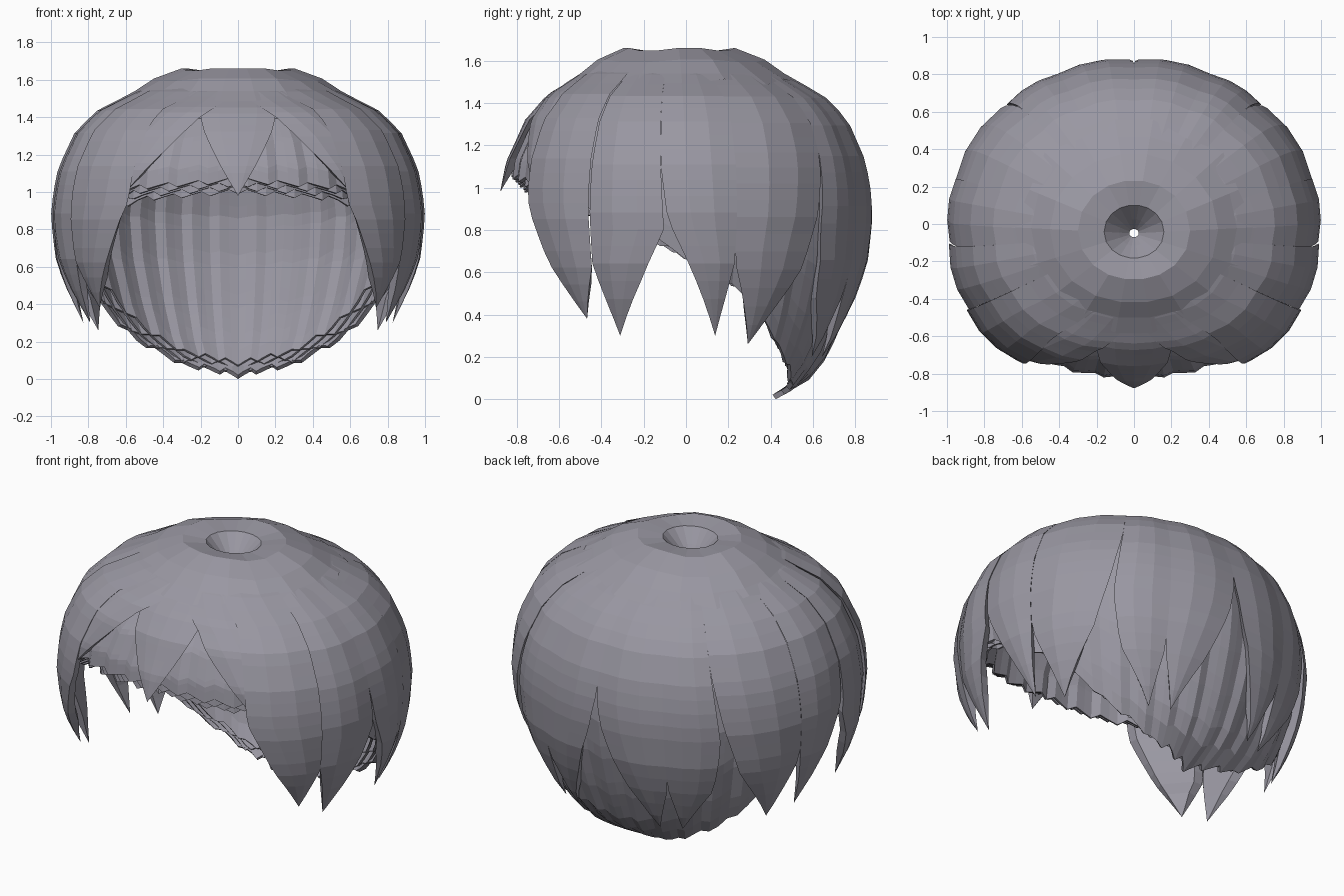
import bpy, bmesh, math

if "Cube" in bpy.data.objects:
    bpy.data.objects.remove(bpy.data.objects["Cube"], do_unlink=True)

hair = bpy.data.materials.new("grey violet hair")
hair.use_nodes = True
colour = (0.32, 0.31, 0.36, 1)
hair.diffuse_color = colour
hair.node_tree.nodes["Principled BSDF"].inputs["Base Color"].default_value = colour

# Side profiles as (height, radius), from the top down
SHELL = [(1.58, .42), (1.545, .53), (1.495, .63), (1.44, .745), (1.32, .87), (1.13, .96),
         (1.0, .987), (.87, 1), (.65, .98), (.5, .935), (.3, .85), (.15, .76)]
CAP = [(1.55, .1), (1.53, .35), (1.48, .54), (1.4, .7), (1.28, .83), (1.13, .91),
       (.87, .95), (.65, .925), (.4, .85), (.2, .76), (.06, .64), (0, .5)]


def interp(points, x):
    """Linear lookup in a list of (key, value) pairs."""
    points = sorted(points)
    if x <= points[0][0]:
        return points[0][1]
    for (a, va), (b, vb) in zip(points, points[1:]):
        if x <= b:
            return va + (vb - va) * (x - a) / (b - a)
    return points[-1][1]


def place(az, r, z):
    """Point on the plan of the head: oval behind, squarer in front."""
    a = math.radians(az)
    c, s = math.cos(a), math.sin(a)
    depth, n = (.897, 2.03) if s > 0 else (.875, 2 + .25 * min(r, 1))
    plan = (abs(c) ** n + abs(s / depth) ** n) ** (-1 / n)
    return (r * plan * c, r * plan * s - .05 * max(0, 1 - r), z)


def sheet(name, rows, thickness=0, mirrored=True, closed=False):
    """Skin a grid of points, running top to bottom and anticlockwise."""
    bm = bmesh.new()
    grid = [[bm.verts.new(p) for p in row] for row in rows]
    count = len(grid[0])
    for up, low in zip(grid, grid[1:]):
        for j in range(count if closed else count - 1):
            k = (j + 1) % count
            bm.faces.new((up[j], low[j], low[k], up[k]))
    bmesh.ops.remove_doubles(bm, verts=bm.verts, dist=.0005)
    mesh = bpy.data.meshes.new(name)
    bm.to_mesh(mesh)
    bm.free()
    mesh.materials.append(hair)
    obj = bpy.data.objects.new(name, mesh)
    bpy.context.collection.objects.link(obj)
    if mirrored:
        obj.modifiers.new("mirror", "MIRROR").merge_threshold = .001
    if thickness:
        solid = obj.modifiers.new("thickness", "SOLIDIFY")
        solid.thickness = thickness
        solid.offset = -1


def lock(name, left, right, scale, flare=0, cols=3, steps=18, mirrored=True):
    """Lens-shaped strand between two edges given as (height, azimuth)."""
    top, tip = left[0][0], left[-1][0]
    # Across the outside, then back along the inside
    section = [(j / cols, .012 * math.sin(math.pi * j / cols)) for j in range(cols + 1)]
    section += [(.9, -.05), (.1, -.05)]
    rows = []
    for i in range(steps + 1):
        t = (i / steps) ** 1.25
        z = top + (tip - top) * t
        a, b = interp(left, z), interp(right, z)
        r = interp(SHELL, z) * (scale + flare * t * t)
        body = min(1, (b - a) / 10)
        rows.append([place(a + (b - a) * s, r + d * body, z) for s, d in section])
    sheet(name, rows, mirrored=mirrored, closed=True)


T = 1.57
# Side locks in front of the ear
lock("temple_lock_front",
     [(T, -66), (1.43, -54), (1.2, -53), (.95, -52), (.65, -43), (.38, -32)],
     [(T, -28), (.63, -27), (.38, -32)], 1.015, -.02)
lock("temple_lock_rear", [(T, -28), (.63, -27), (.3, -21)],
     [(T, -8), (1.1, -7), (.8, -6), (.55, -13), (.3, -21)], .995)
# Side locks behind the ear
lock("side_lock_front", [(T, -8), (1.1, -7), (.85, -5), (.6, 2), (.3, 10)],
     [(T, 15), (.65, 14), (.3, 10)], .99)
lock("side_lock_rear", [(T, 15), (.65, 14), (.26, 22)],
     [(T, 48), (1.2, 46), (.9, 42), (.6, 36), (.26, 22)], .988)
# Back locks
lock("back_lock_outer", [(T, 48), (1.2, 46), (.8, 43), (.5, 45), (.2, 57)],
     [(T, 65), (.5, 62), (.2, 57)], .985)
lock("back_lock_inner", [(T, 65), (.5, 62), (.2, 67)],
     [(T, 90), (1.02, 90), (.8, 87), (.5, 79), (.2, 67)], .985)
# Parted fringe
lock("fringe_sweep", [(T, -92), (1.4, -73), (1.2, -61), (1.0, -50)],
     [(T, -55), (1.3, -45), (1.0, -49)], .995)
lock("fringe_centre", [(T, -112), (1.4, -107), (.98, -90)],
     [(T, -68), (1.4, -73), (.98, -90)], .97, .045, cols=4, mirrored=False)

# Crown with pleats, a ragged edge and a small funnel in the middle
CROWN = [(.025, 1.5), (.08, 1.56), (.16, 1.64), (.3, 1.655), (.45, 1.6), (.55, 1.54), (.65, 1.487)]
SIDES = 18
crown_rows = []
for radius, height in CROWN:
    row = []
    for j in range(SIDES):
        side = min(j, SIDES - 1 - j)
        r = radius - .05 * (side % 2) if radius > .6 else radius
        pleat = .006 * (-1) ** (side // 2) if .2 < radius < .5 else 0
        row.append(place(-90 + (j + .5) * 360 / SIDES, r, interp(CROWN, r) + pleat))
    crown_rows.append(row)
sheet("crown", crown_rows, mirrored=False, closed=True)

# Inner cap of fine overlapping strands, open at the face and neck
RIM = [(-90, 1.05), (-50, 1.01), (-25, .85), (-5, .71), (18, .49), (40, .2), (60, .06), (90, 0)]
FULLNESS = [(-60, 1.02), (-40, 1)]
# Inner layers hang lower over the face and end higher at the neck
LAYER_STEP = [(-50, -.02), (0, 0), (20, .022)]
COLS, STEPS = 48, 22


def cap_layer(name, n, top, thickness):
    """One of the nested layers of the cap; n counts inwards."""
    rows = []
    for i in range(STEPS + 1):
        t = i / STEPS
        inset = .026 * n * min(1, 3 * t)
        row = []
        for j in range(COLS + 1):
            az = -90 + 180 * j / COLS
            tooth = (COLS - j + n) % 3 if n else (COLS - j) % 3
            bottom = interp(RIM, az) + interp(LAYER_STEP, az) * n + .013 * tooth
            z = top + (bottom - top) * t ** 1.3
            r = interp(CAP, z) * interp(FULLNESS, az) * (1 - .01 * tooth)
            row.append(place(az, r - inset, z))
        rows.append(row)
    sheet(name, rows, thickness)


cap_layer("inner_cap", 0, 1.55, .025)
for n in (1, 2, 3):
    cap_layer(f"cap_layer_{n}", n, 1.4, .012)
